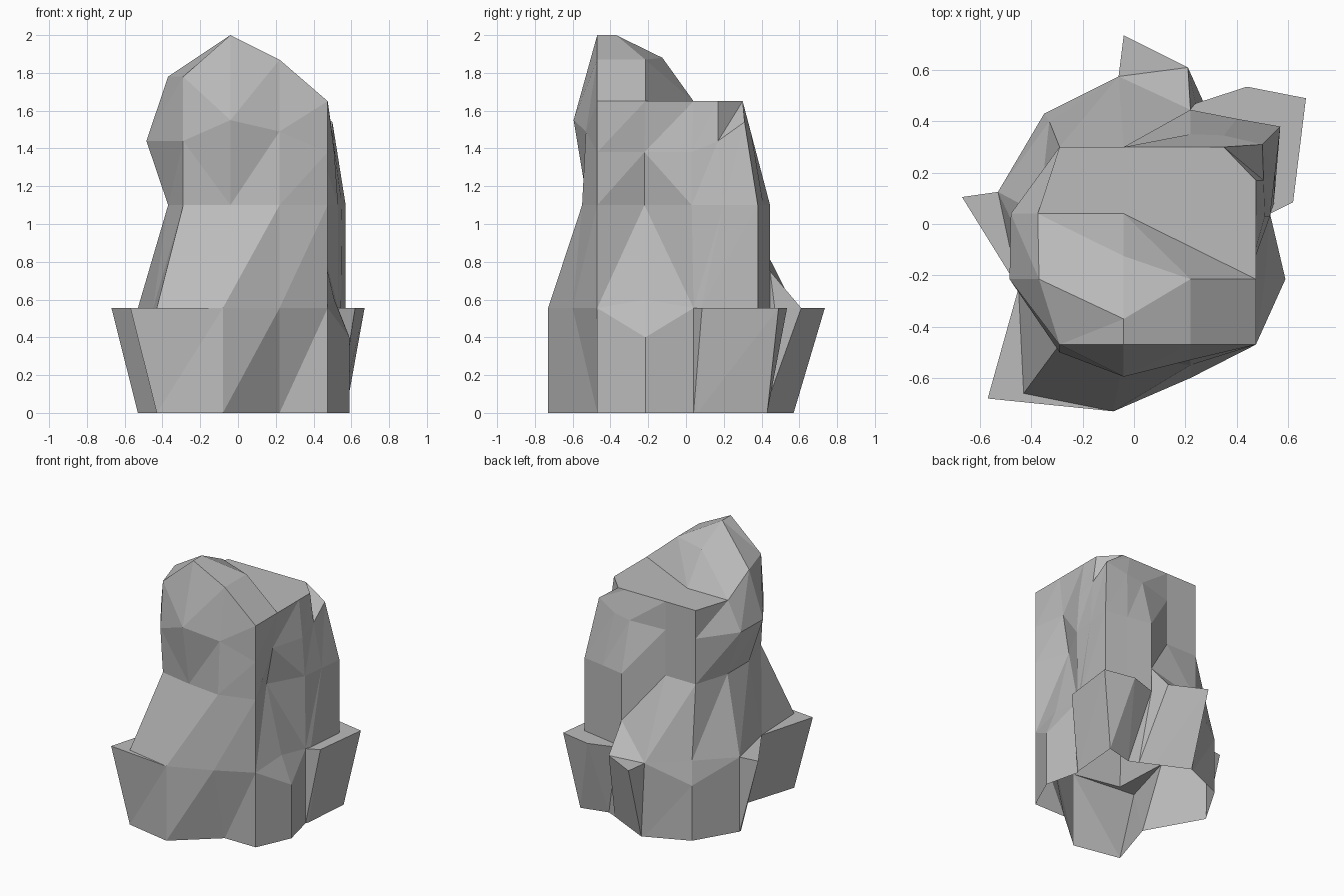
import bpy, bmesh

old = bpy.data.objects.get("Cube")
if old:
    bpy.data.objects.remove(old, do_unlink=True)

stone = bpy.data.materials.new("grey_stone")
stone.use_nodes = True
GREY = (0.5, 0.5, 0.5, 1)
stone.diffuse_color = GREY
stone.node_tree.nodes["Principled BSDF"].inputs["Base Color"].default_value = GREY

GROUND, LEDGE, WAIST, BULGE, SHOULDER = 0, 0.555, 1.1, 1.44, 1.65

# Every outline runs anticlockwise from the front corner, with matching corners.
# A corner may carry its own height.
foot = [(-.43, -.66), (-.08, -.73), (.22, -.47), (.475, -.47),
        (.59, -.215), (.53, .04), (.54, .06), (.57, .43),
        (.37, .38), (.3, .41), (.2, .46), (-.03, .57), (-.05, .56),
        (-.35, .43), (-.53, .125), (-.53, .11), (-.31, -.28)]

# Flaring ledge, with two chipped corners
rim = [(-.57, -.68), (-.08, -.73), (.22, -.6), (.475, -.47),
       (.59, -.215, .4), (.53, .04), (.62, .085), (.67, .49),
       (.44, .535), (.24, .47), (.21, .61), (-.04, .735), (-.06, .575),
       (-.35, .43, .41), (-.53, .125), (-.67, .105), (-.45, -.25)]

# Body where it rises from the ledge
body = [(-.43, -.66), (-.08, -.73), (.22, -.6), (.475, -.47),
        (.51, -.215, .6), (.53, .04), (.545, .08), (.57, .38),
        (.4, .41), (.22, .445), (.22, .445, .75), (-.06, .575), (-.06, .575),
        (-.33, .4, .58), (-.53, .125), (-.53, .125), (-.45, -.25)]

waist = [(-.29, -.47), (-.04, -.52), (.22, -.55), (.475, -.47),
         (.39, -.22), (.53, .03), (.55, .2), (.57, .38),
         (.4, .41), (.22, .445), (.22, .445), (-.04, .3), (-.04, .3),
         (-.29, .3), (-.37, .04), (-.37, .04), (-.37, -.215)]

bulge = [(-.29, -.5), (-.04, -.595, 1.55), (.22, -.53, 1.49), (.475, -.47, 1.38),
         (.44, -.22, 1.38), (.51, .03, 1.38), (.505, .17), (.5, .31, 1.54),
         (.35, .345, 1.48), (.22, .35, 1.46), (.22, .35, 1.46), (-.04, .3), (-.04, .3),
         (-.29, .3), (-.48, .04), (-.48, .04), (-.485, -.215)]

# Flat shoulder behind, brow rising in front
brow = [(-.29, -.47, 1.78), (-.04, -.47, 2), (.22, -.47, 1.87), (.475, -.47),
        (.475, -.215), (.475, .04), (.475, .17), (.35, .3),
        (.29, .3), (.22, .3), (.22, .3), (-.04, .3), (-.04, .3),
        (-.29, .3), (-.375, .04), (-.375, .04), (-.37, -.215, 1.78)]

# Peak, sloping back to the middle of the shoulder
peak = [(-.04, -.37, 2)] * 2 + [(.22, -.215, 1.87)] * 3
peak += [(-.04, .04)] * 11 + [(-.04, -.125, 1.88)]

bm = bmesh.new()


def outline(corners, z):
    return [bm.verts.new(c if len(c) == 3 else (*c, z)) for c in corners]


def wall(low, top, flipped=()):
    """Triangulated band; flipped lists the panels folded the other way."""
    for i in range(len(low)):
        j = (i + 1) % len(low)
        if i in flipped:
            folds = (low[i], low[j], top[i]), (low[j], top[j], top[i])
        else:
            folds = (low[i], low[j], top[j]), (low[i], top[j], top[i])
        for fold in folds:
            bm.faces.new(fold)


rings = [outline(corners, z) for corners, z in (
    (foot, GROUND), (rim, LEDGE), (body, LEDGE), (waist, WAIST),
    (bulge, BULGE), (brow, SHOULDER), (peak, SHOULDER))]
folds = [(), (), (4,), (0, 4), (0,), ()]
for low, top, flipped in zip(rings, rings[1:], folds):
    wall(low, top, flipped)

# Close the peak
front, side, back, chip = (rings[-1][i] for i in (1, 2, 5, 16))
bm.faces.new((front, side, chip))
bm.faces.new((side, back, chip))

bmesh.ops.remove_doubles(bm, verts=bm.verts, dist=0.0005)
mesh = bpy.data.meshes.new("rock")
bm.to_mesh(mesh)
bm.free()
mesh.materials.append(stone)
rock = bpy.data.objects.new("rock", mesh)
bpy.context.collection.objects.link(rock)
